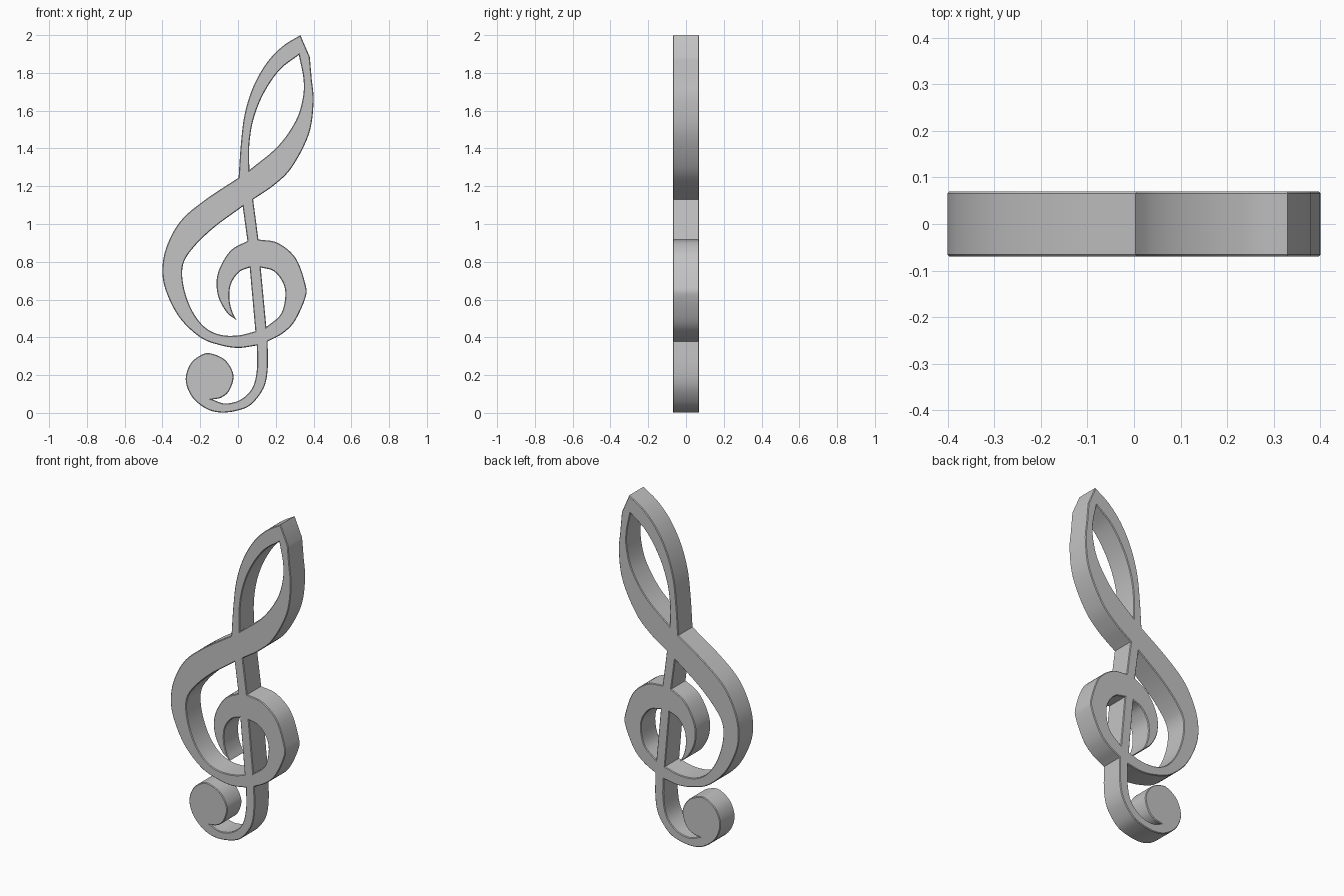
import bpy
import bmesh
import math
from mathutils import Matrix, Vector

HALF_DEPTH = .07
CHAMFER = .004
STEPS = 6

default_cube = bpy.data.objects.get("Cube")
if default_cube:
    bpy.data.objects.remove(default_cube, do_unlink=True)


def smooth_run(points):
    """Smooth curve through the points; two points stay a straight line."""
    knots = [Vector(p) for p in points]
    if len(knots) == 2:
        return knots
    first = knots[0] * 2 - knots[1]
    last = knots[-1] * 2 - knots[-2]
    padded = [first] + knots + [last]
    result = []
    for a, b, c, d in zip(padded, padded[1:], padded[2:], padded[3:]):
        for step in range(STEPS):
            t = step / STEPS
            linear = (c - a) * t
            square = (a * 2 - b * 5 + c * 4 - d) * t ** 2
            cubic = (b * 3 - a - c * 3 + d) * t ** 3
            result.append(b + (linear + square + cubic) / 2)
    return result + [knots[-1]]


def closed_outline(*runs):
    """Join runs end to end with sharp corners between them."""
    outline = []
    for run in runs:
        for point in smooth_run(run):
            if not outline or (point - outline[-1]).length > .0005:
                outline.append(point)
    if (outline[0] - outline[-1]).length < .0005:
        outline.pop()
    return outline


def add_outline(curve, outline):
    spline = curve.splines.new('POLY')
    spline.points.add(len(outline) - 1)
    for target, point in zip(spline.points, outline):
        target.co = (point.x, point.y, 0, 1)
    spline.use_cyclic_u = True


# Outer edge, clockwise from the pointed top
top_bevel = [(.33, 2), (.38, 1.885)]
upper_right = [(.38, 1.885), (.39, 1.77), (.4, 1.645), (.375, 1.475),
               (.285, 1.3), (.19, 1.205), (.08, 1.13)]
stem_notch = [(.08, 1.13), (.108, .918)]
spiral_right = [(.108, .918), (.21, .9), (.305, .82), (.357, .68),
                (.357, .61), (.3, .485), (.235, .42), (.157, .378)]
tail_and_ball = [(.157, .378), (.157, .23), (.135, .13), (.07, .045),
                 (0, .013), (-.09, .002), (-.17, .023), (-.245, .087),
                 (-.277, .177), (-.25, .262), (-.19, .309), (-.14, .314),
                 (-.066, .278), (-.024, .2), (-.045, .12),
                 (-.087, .082), (-.135, .071)]
tail_inside = [(-.135, .071), (-.07, .05), (.01, .068), (.075, .13),
               (.1, .23), (.1, .357)]
body_left = [(.1, .357), (0, .344), (-.1, .36), (-.2, .4), (-.31, .505),
             (-.383, .65), (-.4, .77), (-.373, .893), (-.3, 1.02),
             (-.175, 1.127), (.003, 1.245)]
upper_left = [(.003, 1.245), (.015, 1.42), (.035, 1.58), (.08, 1.725),
              (.15, 1.85), (.235, 1.94), (.33, 2)]

# Opening in the upper loop
loop_right = [(.322, 1.895), (.347, 1.765), (.342, 1.66), (.305, 1.545),
              (.21, 1.41), (.06, 1.285)]
loop_left = [(.06, 1.285), (.06, 1.42), (.082, 1.555), (.135, 1.69),
             (.22, 1.815), (.322, 1.895)]

# Opening left of the stem, wrapping around the spiral tip
bowl = [(.025, 1.093), (-.125, .983), (-.235, .877), (-.29, .787),
        (-.29, .68), (-.25, .555), (-.183, .46), (-.1, .415),
        (0, .41), (.092, .432)]
stem_lower = [(.092, .432), (.062, .77)]
spiral_inner = [(.062, .77), (.005, .745), (-.038, .68), (-.045, .6),
                (-.03, .535), (-.007, .49)]
spiral_outer = [(-.007, .49), (-.06, .533), (-.105, .617), (-.112, .713),
                (-.082, .797), (-.03, .867), (.05, .91)]
stem_upper = [(.05, .91), (.025, 1.093)]

# Opening right of the stem inside the spiral
spiral_window = [(.12, .77), (.19, .75), (.24, .685), (.25, .61),
                 (.225, .52), (.15, .455)]

# Filled profile with thickness and a fine chamfer
profile = bpy.data.curves.new("clef_profile", 'CURVE')
profile.dimensions = '2D'
profile.fill_mode = 'BOTH'
profile.extrude = HALF_DEPTH - CHAMFER
profile.bevel_depth = CHAMFER
profile.bevel_resolution = 0
profile.offset = -CHAMFER
add_outline(profile, closed_outline(
    top_bevel, upper_right, stem_notch, spiral_right,
    tail_and_ball, tail_inside, body_left, upper_left))
add_outline(profile, closed_outline(loop_right, loop_left))
add_outline(profile, closed_outline(
    bowl, stem_lower, spiral_inner, spiral_outer, stem_upper))
add_outline(profile, closed_outline(spiral_window))

helper = bpy.data.objects.new("clef_profile", profile)
bpy.context.scene.collection.objects.link(helper)
depsgraph = bpy.context.evaluated_depsgraph_get()
mesh = bpy.data.meshes.new_from_object(helper.evaluated_get(depsgraph))
bpy.data.objects.remove(helper, do_unlink=True)

# Stand the solid upright and weld its faces
mesh.transform(Matrix.Rotation(math.radians(90), 4, 'X'))
bm = bmesh.new()
bm.from_mesh(mesh)
bmesh.ops.remove_doubles(bm, verts=bm.verts, dist=.0001)
bmesh.ops.recalc_face_normals(bm, faces=bm.faces)
bm.to_mesh(mesh)
bm.free()

# Plain grey finish
grey = bpy.data.materials.new("plain_grey")
grey.use_nodes = True
colour = (.55, .55, .55, 1)
grey.diffuse_color = colour
grey.node_tree.nodes["Principled BSDF"].inputs["Base Color"].default_value = colour
mesh.materials.clear()
mesh.materials.append(grey)

clef = bpy.data.objects.new("treble_clef", mesh)
bpy.context.scene.collection.objects.link(clef)
bpy.ops.object.select_all(action='DESELECT')
clef.select_set(True)
bpy.context.view_layer.objects.active = clef
bpy.ops.object.shade_smooth_by_angle(angle=math.radians(30))
